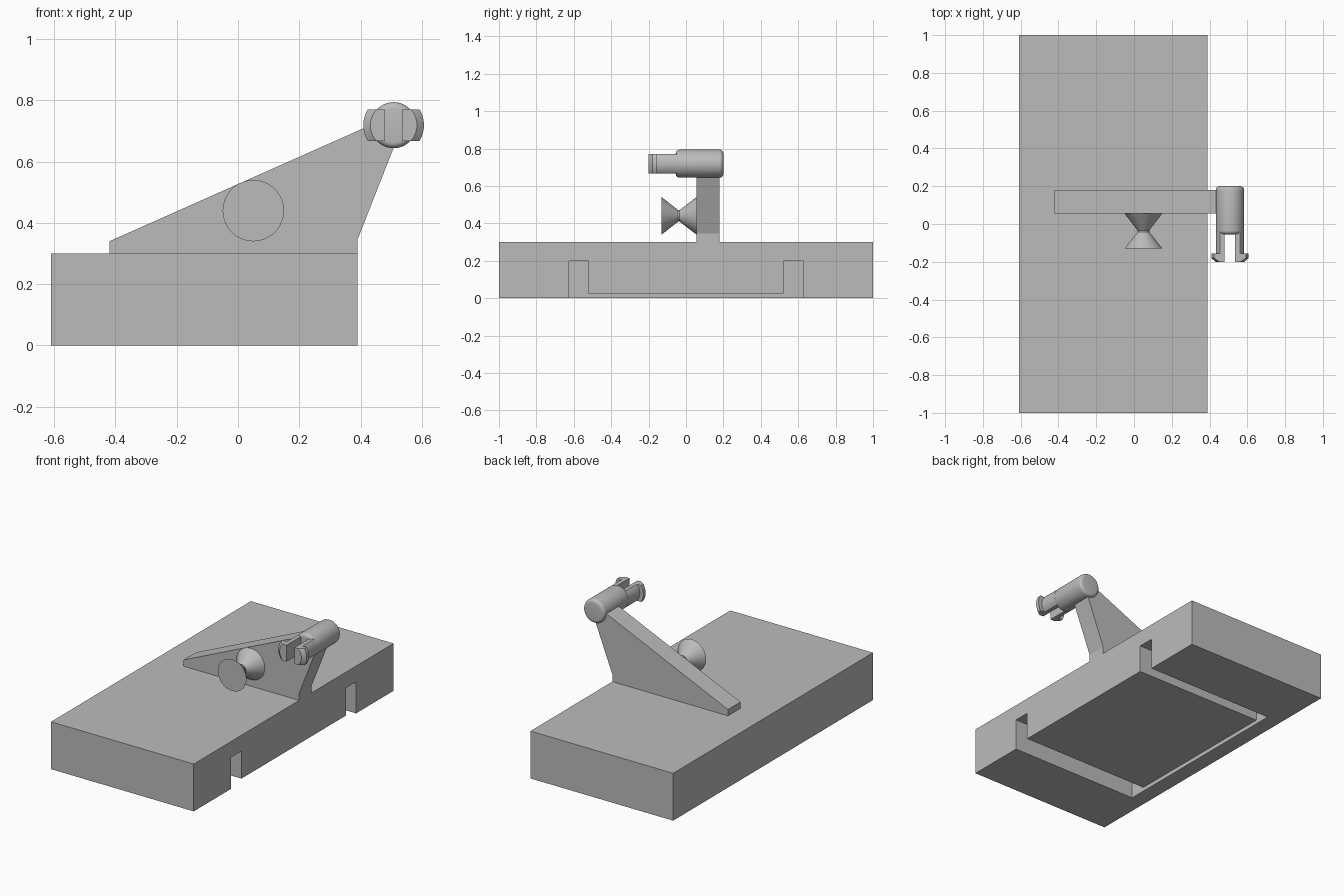
import bpy, bmesh, math
from mathutils import Vector

cube = bpy.data.objects.get("Cube")
if cube:
    bpy.data.objects.remove(cube, do_unlink=True)

grey = bpy.data.materials.new("plain grey")
grey.use_nodes = True
colour = (0.5, 0.5, 0.5, 1)
grey.diffuse_color = colour
grey.node_tree.nodes["Principled BSDF"].inputs["Base Color"].default_value = colour


def finish(name, bm):
    bmesh.ops.recalc_face_normals(bm, faces=bm.faces)
    mesh = bpy.data.meshes.new(name)
    bm.to_mesh(mesh)
    bm.free()
    mesh.materials.append(grey)
    obj = bpy.data.objects.new(name, mesh)
    bpy.context.collection.objects.link(obj)
    return obj


def prism(name, points, sweep):
    """Extrude a flat outline along the sweep vector."""
    bm = bmesh.new()
    face = bm.faces.new([bm.verts.new(p) for p in points])
    out = bmesh.ops.extrude_face_region(bm, geom=[face])
    moved = [v for v in out["geom"] if isinstance(v, bmesh.types.BMVert)]
    bmesh.ops.translate(bm, verts=moved, vec=Vector(sweep))
    return finish(name, bm)


def box(name, x, y, z):
    outline = [(x[0], y[0], z[0]), (x[1], y[0], z[0]),
               (x[1], y[1], z[0]), (x[0], y[1], z[0])]
    return prism(name, outline, (0, 0, z[1] - z[0]))


def lathe(name, profile, cx, cz, sides=64):
    """Turn (radius, y) points around an axis parallel to y, with flat caps."""
    bm = bmesh.new()
    rings = []
    for r, y in profile:
        angles = [math.tau * i / sides for i in range(sides)]
        rings.append([bm.verts.new((cx + r * math.cos(a), y, cz + r * math.sin(a)))
                      for a in angles])
    for a, b in zip(rings, rings[1:]):
        for i in range(sides):
            j = (i + 1) % sides
            bm.faces.new((a[i], a[j], b[j], b[i]))
    bm.faces.new(rings[0])
    bm.faces.new(rings[-1])
    return finish(name, bm)


def activate(obj):
    bpy.ops.object.select_all(action="DESELECT")
    obj.select_set(True)
    bpy.context.view_layer.objects.active = obj


def cut(obj, cutter):
    mod = obj.modifiers.new("cut", "BOOLEAN")
    mod.operation = "DIFFERENCE"
    mod.solver = "EXACT"
    mod.object = cutter
    activate(obj)
    bpy.ops.object.modifier_apply(modifier=mod.name)
    bpy.data.objects.remove(cutter, do_unlink=True)


def smooth(obj):
    activate(obj)
    bpy.ops.object.shade_smooth_by_angle(angle=math.radians(30))


# Base slab with two deep slots joined by a shallow recess underneath
base = box("base", (-0.61, 0.39), (-1, 1), (0, 0.3))
half = [(0.625, -0.1), (0.625, 0.2), (0.522, 0.2), (0.522, 0.025)]
channel = half + [(-y, z) for y, z in reversed(half)]
cut(base, prism("channel_cutter", [(-0.51, y, z) for y, z in channel], (1.2, 0, 0)))

# Upright triangular arm
arm = [(-0.42, 0.29), (0.39, 0.29), (0.39, 0.345), (0.51, 0.65),
       (0.51, 0.72), (0.43, 0.718), (-0.42, 0.34)]
prism("arm", [(x, 0.055, z) for x, z in arm], (0, 0.125, 0))

# Hourglass knob on the front of the arm
knob = lathe("knob", [(0.1, 0.056), (0.031, -0.034), (0.031, -0.042), (0.1, -0.13)],
             0.05, 0.44)
smooth(knob)

# Round head at the tip of the arm, with rounded rims
HX, HZ, R, ROUND = 0.508, 0.719, 0.075, 0.02
steps = [math.pi / 2 * i / 5 for i in range(6)]
rim = [(R - ROUND + ROUND * math.sin(a), ROUND * (1 - math.cos(a))) for a in steps]
head = lathe("head", [(r, -0.055 + d) for r, d in rim]
             + [(r, 0.2 - d) for r, d in reversed(rim)], HX, HZ)
smooth(head)

# Split snap clip: a flared rod trimmed flat above and below, then slotted
clip = lathe("clip_prongs", [(R, -0.04), (R, -0.157), (0.099, -0.157),
                             (0.099, -0.18), (0.076, -0.2)], HX, HZ)
for side in (-1, 1):
    cut(clip, box("trim_cutter", (0.3, 0.7), (-0.3, 0.1),
                  sorted((HZ + side * 0.052, HZ + side * 0.2))))
cut(clip, box("slot_cutter", (HX - 0.028, HX + 0.028), (-0.3, 0.1), (0.5, 0.9)))
smooth(clip)
